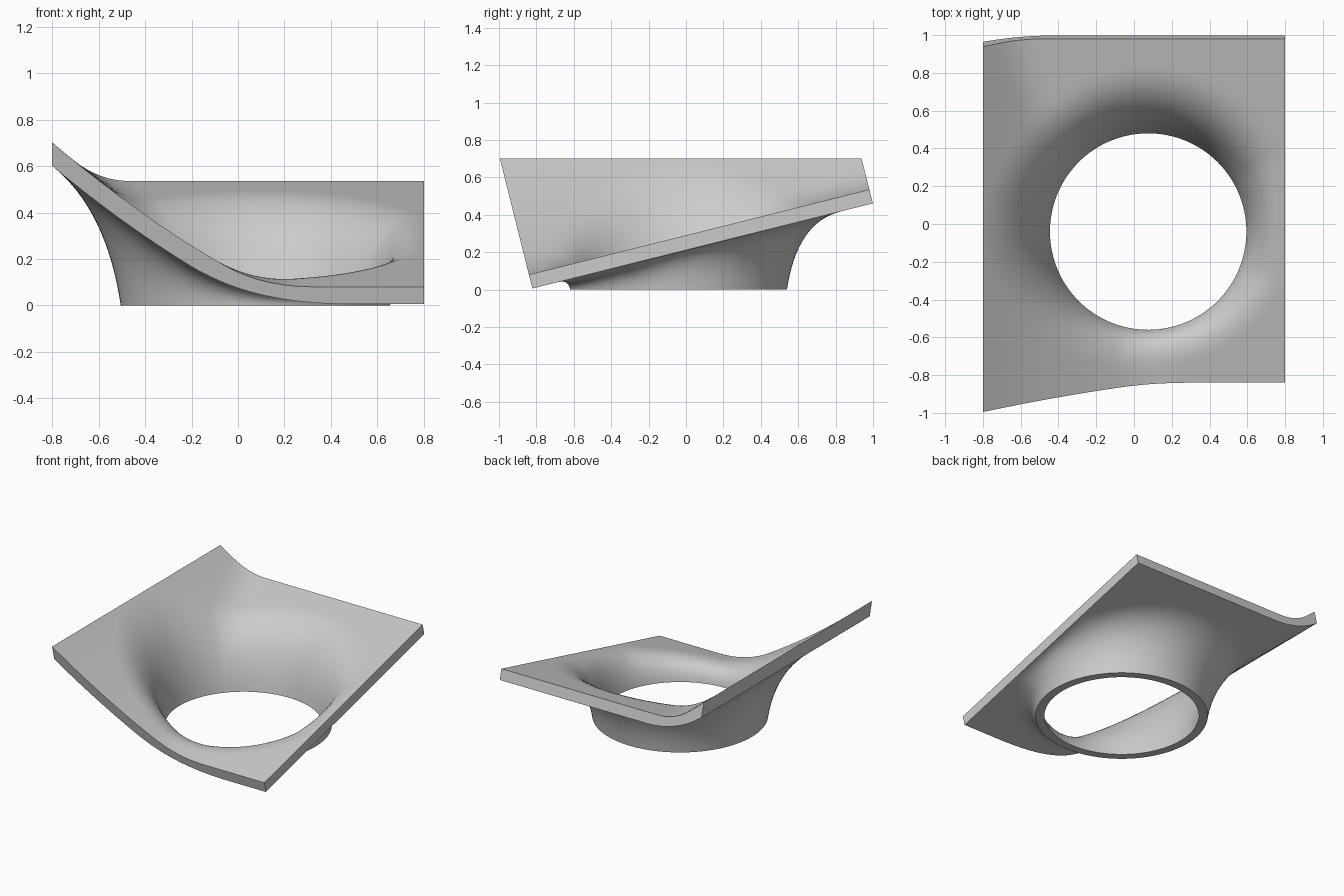
import bpy, bmesh, math
from mathutils import Vector

cube = bpy.data.objects.get("Cube")
if cube:
    bpy.data.objects.remove(cube)

THICK = 0.077
HALF_X = 0.8
TILT = 0.25
CX, CY = 0.075, -0.04
R_IN, R_OUT = 0.52, 0.58
PER_SIDE, FILLET_STEPS, PLATE_STEPS = 40, 16, 12


def plate(x, y, depth=0.0):
    """Height of the tilted sheet blended with the raised left wing."""
    floor = 0.29 + TILT * y - depth * math.hypot(1, TILT)
    slope = -0.55 + 0.38 * x
    wing = 0.14 - 0.55 * x + 0.19 * x * x - depth * math.hypot(1, slope)
    k = 0.1 + depth
    blend = max(k - abs(floor - wing), 0) / k
    return max(floor, wing) + blend * blend * k / 4


def edge_y(x, start, depth):
    """Front or back edge, cut square to the tilted sheet."""
    y = start
    for _ in range(25):
        y = start - TILT * plate(x, y, depth)
    return y


def border(depth):
    """Points around the outer edge, counter-clockwise."""
    front, back = -0.82, 1.114
    pts = []
    for side in range(4):
        for i in range(PER_SIDE):
            t = i / PER_SIDE
            s = HALF_X if side < 2 else -HALF_X
            x = s * (2 * t - 1) if side == 0 else s
            if side == 0:
                pts.append((x, edge_y(x, front, depth)))
            elif side == 2:
                x = HALF_X * (1 - 2 * t)
                pts.append((x, edge_y(x, back, depth)))
            else:
                a, b = edge_y(s, front, depth), edge_y(s, back, depth)
                if side == 3:
                    a, b = b, a
                pts.append((s, a + (b - a) * t))
    return pts


def spoke(edge, r0, depth):
    """Profile from the hole rim, over the flared throat, out to the edge."""
    dx, dy = edge[0] - CX, edge[1] - CY
    reach = math.hypot(dx, dy)
    ux, uy = dx / reach, dy / reach

    def height(r):
        return plate(CX + ux * r, CY + uy * r, depth)

    flare = 0.12 + 0.55 * plate(CX + ux * R_IN, CY + uy * R_IN)
    r1 = min(R_IN + flare, r0 + 0.97 * (reach - r0))
    z1 = height(r1)
    s1 = (height(r1 + 0.002) - height(r1 - 0.002)) / 0.004
    draft = 0.15
    zc = max((z1 + s1 * (r0 - r1)) / (1 - draft * s1), 0.01)
    rc = r0 + draft * zc
    out = []
    for i in range(FILLET_STEPS + 1):
        t = i / FILLET_STEPS
        r = (1 - t) ** 2 * r0 + 2 * t * (1 - t) * rc + t * t * r1
        z = 2 * t * (1 - t) * zc + t * t * z1
        out.append(Vector((CX + ux * r, CY + uy * r, z)))
    for i in range(1, PLATE_STEPS + 1):
        r = r1 + (reach - r1) * i / PLATE_STEPS
        out.append(Vector((CX + ux * r, CY + uy * r, height(r))))
    return out


# Upper skin and under skin, joined at the rim and outer edge
bm = bmesh.new()
skins = []
for r0, depth in ((R_IN, 0.0), (R_OUT, THICK)):
    skins.append([[bm.verts.new(p) for p in spoke(e, r0, depth)] for e in border(depth)])
loops = [top + bottom[::-1] for top, bottom in zip(*skins)]
for i, a in enumerate(loops):
    b = loops[(i + 1) % len(loops)]
    for j in range(len(a)):
        k = (j + 1) % len(a)
        bm.faces.new((a[j], a[k], b[k], b[j]))
bmesh.ops.recalc_face_normals(bm, faces=bm.faces)

mesh = bpy.data.meshes.new("flared_sheet")
bm.to_mesh(mesh)
bm.free()
sheet = bpy.data.objects.new("flared_sheet", mesh)
bpy.context.collection.objects.link(sheet)

# Plain grey material
grey = bpy.data.materials.new("light_grey")
grey.use_nodes = True
colour = (0.6, 0.6, 0.6, 1)
grey.diffuse_color = colour
grey.node_tree.nodes["Principled BSDF"].inputs["Base Color"].default_value = colour
mesh.materials.append(grey)

# Smooth skins with crisp edges
bpy.ops.object.select_all(action="DESELECT")
sheet.select_set(True)
bpy.context.view_layer.objects.active = sheet
bpy.ops.object.shade_smooth_by_angle(angle=math.radians(35))
